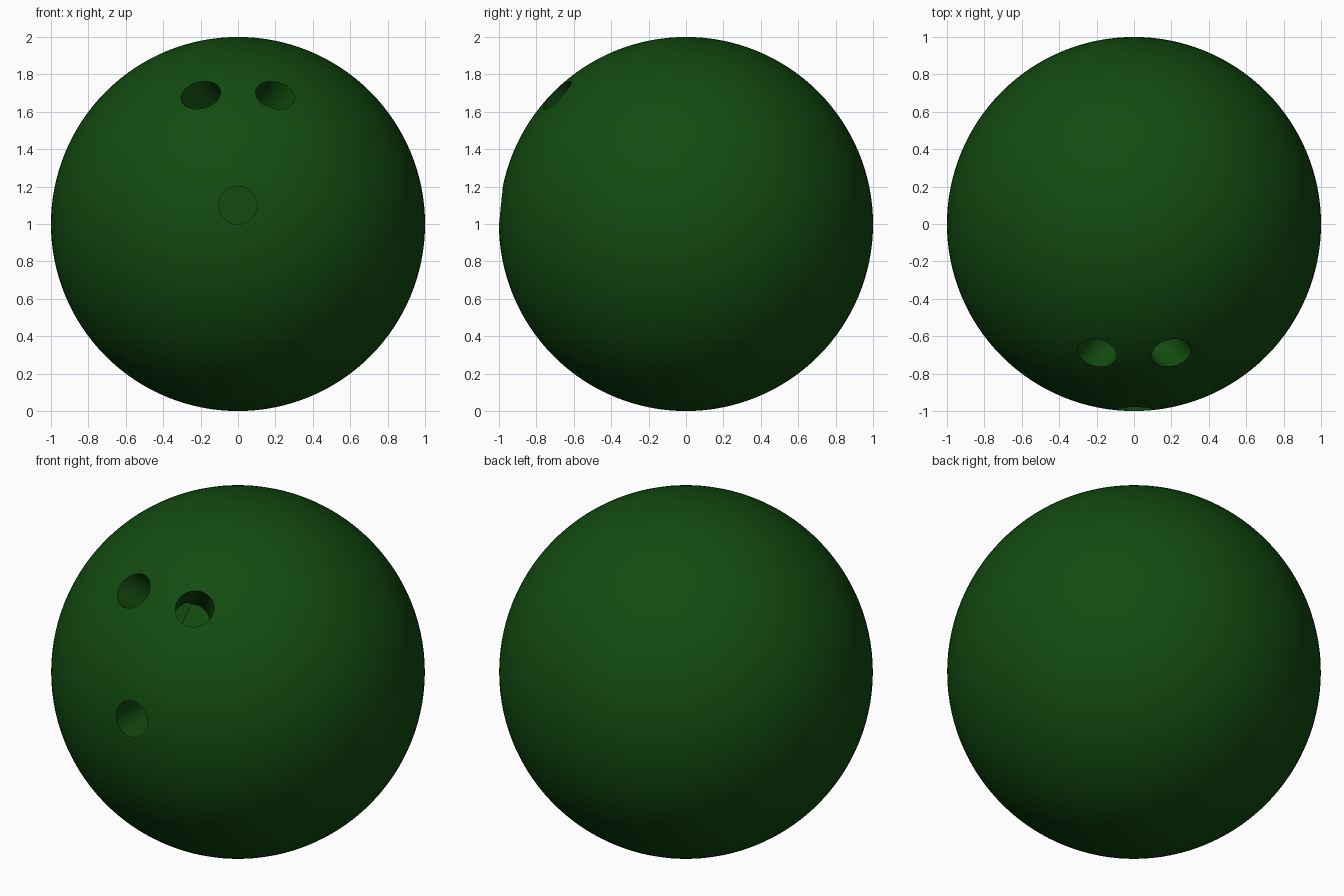
import bpy
import math
from mathutils import Vector

old = bpy.data.objects.get("Cube")
if old:
    bpy.data.objects.remove(old, do_unlink=True)

# Single glossy dark green
green = bpy.data.materials.new("dark_green")
green.use_nodes = True
colour = (0.006, 0.07, 0.005, 1)
green.diffuse_color = colour
green.node_tree.nodes["Principled BSDF"].inputs["Base Color"].default_value = colour

CENTRE = Vector((0, 0, 1))
HOLE_RADIUS = 0.102
HOLE_DEPTH = 0.33

# Ball body
bpy.ops.mesh.primitive_uv_sphere_add(segments=128, ring_count=64, radius=1, location=CENTRE)
ball = bpy.context.object
ball.name = "ball"
ball.data.materials.append(green)


def drill(name, mouth, outward):
    """Cut a flat-bottomed round hole at a surface point along an axis."""
    outward = outward.normalized()
    length = HOLE_DEPTH + 0.2
    middle = CENTRE + mouth + outward * (length / 2 - HOLE_DEPTH)
    bpy.ops.mesh.primitive_cylinder_add(
        vertices=64, radius=HOLE_RADIUS, depth=length, location=middle,
        rotation=outward.to_track_quat("Z", "Y").to_euler())
    cutter = bpy.context.object
    cutter.name = name
    cutter.hide_render = True
    cutter.data.materials.append(green)
    cut = ball.modifiers.new(name, "BOOLEAN")
    cut.operation = "DIFFERENCE"
    cut.solver = "EXACT"
    cut.object = cutter
    bpy.context.view_layer.objects.active = ball
    bpy.ops.object.modifier_apply(modifier=cut.name)
    bpy.data.objects.remove(cutter, do_unlink=True)


# Thumb hole runs straight back; finger holes lean in towards each other
drill("thumb_hole", Vector((0, -0.995, 0.1)), Vector((0, -1, 0)))
lean = math.radians(30)
for side in (-1, 1):
    slope = math.cos(lean) * math.sqrt(0.5)
    drill("finger_hole", Vector((side * 0.2, -0.69, 0.69)),
          Vector((side * math.sin(lean), -slope, slope)))

# Smooth surface with crisp hole rims
bpy.ops.object.select_all(action="DESELECT")
ball.select_set(True)
bpy.context.view_layer.objects.active = ball
bpy.ops.object.shade_smooth_by_angle(angle=math.radians(30))
